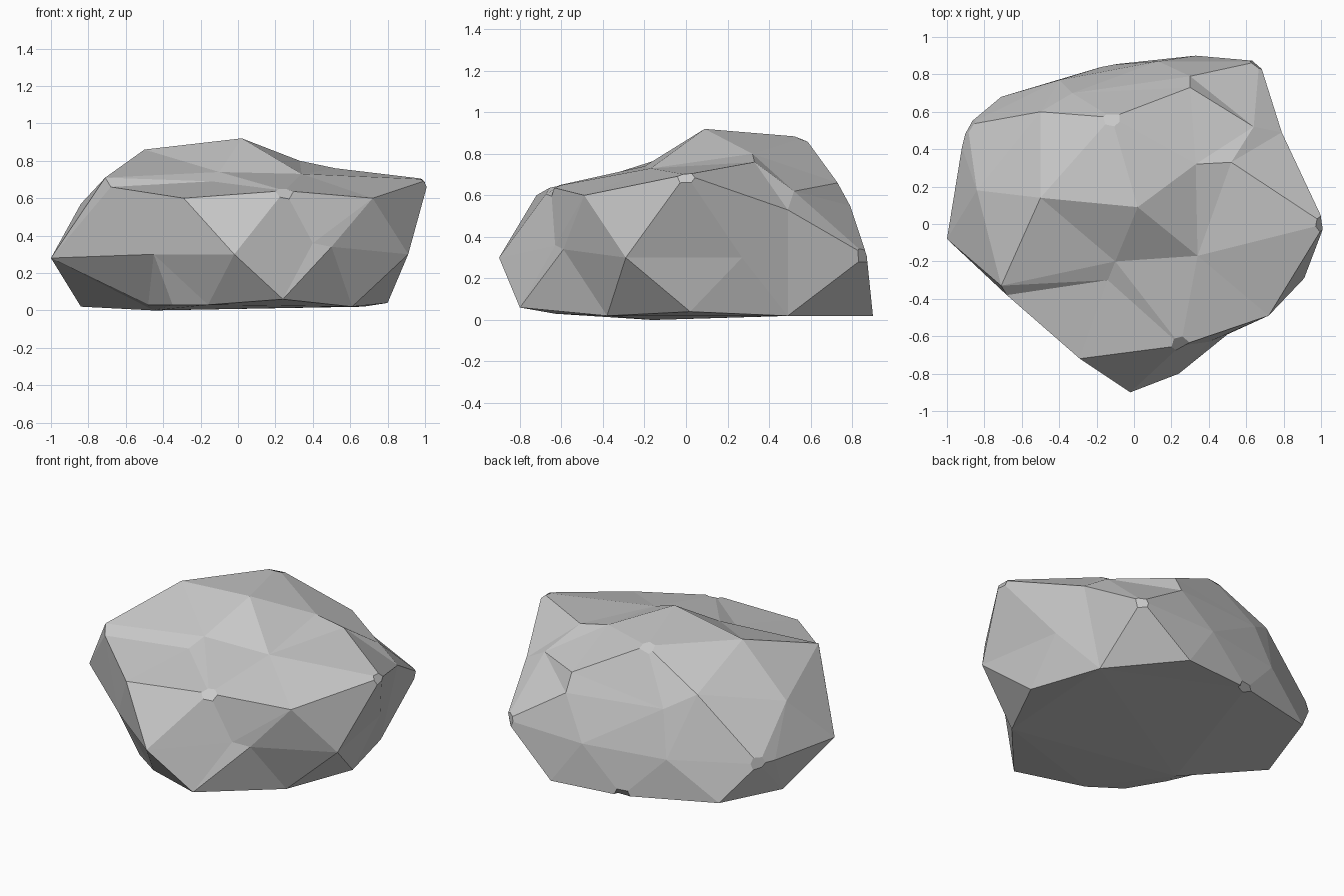
import bpy
import bmesh
from mathutils import Vector

default_cube = bpy.data.objects.get("Cube")
if default_cube:
    bpy.data.objects.remove(default_cube, do_unlink=True)

# Corner points of the boulder, in hundredths of a unit
crown = [
    (2, 9, 92), (-50, 14, 86), (33, 32, 80), (52, 33, 76), (64, 52, 62),
    (34, -17, 73), (-10, -20, 74), (-14, -30, 69), (-71, -33, 71), (-68, -38, 66),
]
shoulder = [
    (72, -49, 60), (-29, -72, 60), (-84, 18, 57), (-50, 60, 68), (-33, 70, 58),
    (30, 73, 66), (30, 79, 55), (79, 49, 53),
]
waist = [
    (-2, -90, 30), (40, -63, 36), (50, -59, 34), (91, -29, 30), (82, 27, 30),
    (-45, -57, 30), (-100, -8, 28), (-92, 41, 30), (-40, 77, 30), (13, 87, 30),
]
foot = [
    (24, -80, 6), (61, -38, 2), (80, 2, 4), (67, 49, 2), (33, 90, 2),
    (-71, 68, 7), (-84, 22, 2), (-48, -28, 3), (-35, -50, 3), (-16, -63, 3), (-45, -16, 0),
]
# Corners whose tips are broken off into small facets
chipped = [(102, 0, 70), (-12, 57, 88), (67, 87, 31), (-89, 53, 31), (25, -65, 64), (-14, 85, 3)]


def make_material(name, colour):
    material = bpy.data.materials.new(name)
    material.use_nodes = True
    material.diffuse_color = colour
    shader = material.node_tree.nodes["Principled BSDF"]
    shader.inputs["Base Color"].default_value = colour
    shader.inputs["Roughness"].default_value = 0.9
    return material


def wrap_points(bm, points, centre):
    """Join points into one closed skin by hulling their directions on a sphere,
    then move every corner back out to its true place, which keeps the hollows."""
    corners = [bm.verts.new((p - centre).normalized()) for p in points]
    bmesh.ops.convex_hull(bm, input=corners)
    for corner, point in zip(corners, points):
        corner.co = point
    bmesh.ops.recalc_face_normals(bm, faces=bm.faces)
    return corners


# Faceted boulder body
points = [Vector(p) / 100 for p in crown + shoulder + waist + foot + chipped]
bm = bmesh.new()
corners = wrap_points(bm, points, Vector((0, 0, 0.3)))

# Broken tips
bmesh.ops.bevel(bm, geom=corners[-len(chipped):], offset=0.05, offset_type='OFFSET',
                segments=1, profile=0.5, affect='VERTICES', clamp_overlap=False)
bmesh.ops.recalc_face_normals(bm, faces=bm.faces)
for face in bm.faces:
    face.smooth = False

mesh = bpy.data.meshes.new("boulder")
bm.to_mesh(mesh)
bm.free()
mesh.materials.append(make_material("stone grey", (0.58, 0.58, 0.58, 1)))
boulder = bpy.data.objects.new("boulder", mesh)
bpy.context.collection.objects.link(boulder)
